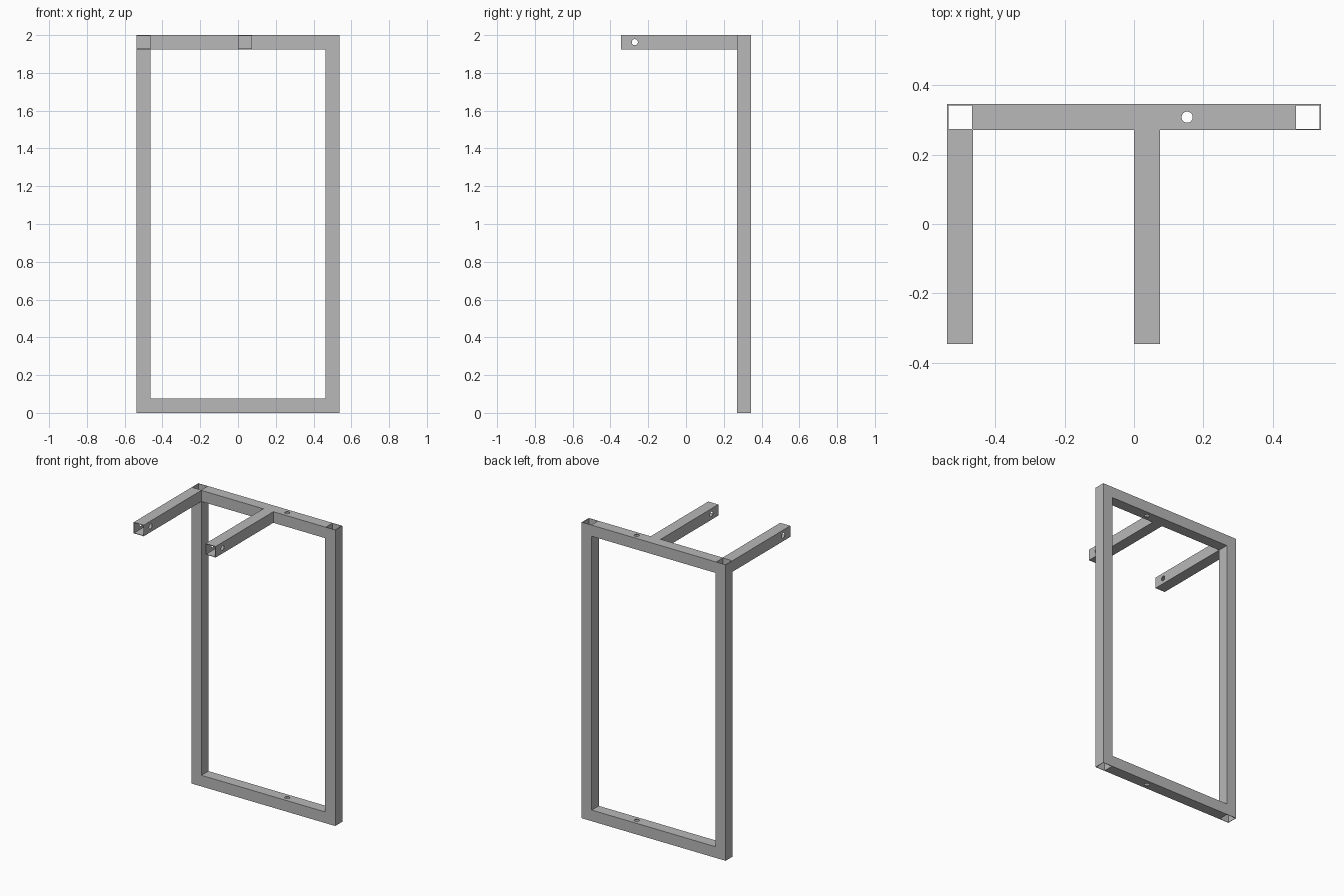
import bpy, bmesh
from mathutils import Matrix, Vector

if "Cube" in bpy.data.objects:
    bpy.data.objects.remove(bpy.data.objects["Cube"], do_unlink=True)

TUBE = 0.075      # outer width of the square tube
WALL = 0.0035     # wall thickness
HALF_X, HALF_Y, HEIGHT = 0.538, 0.345, 2.0
HOLE_RADIUS = 0.016

steel = bpy.data.materials.new("grey_steel")
steel.use_nodes = True
colour = (0.48, 0.48, 0.48, 1)
steel.diffuse_color = colour
steel.node_tree.nodes["Principled BSDF"].inputs["Base Color"].default_value = colour


def add_object(name, bm):
    bmesh.ops.recalc_face_normals(bm, faces=bm.faces)
    mesh = bpy.data.meshes.new(name)
    bm.to_mesh(mesh)
    bm.free()
    mesh.materials.append(steel)
    obj = bpy.data.objects.new(name, mesh)
    bpy.context.collection.objects.link(obj)
    return obj


def square_tube(name, start, end):
    """Open-ended square tube between two points along one axis."""
    start, end = Vector(start), Vector(end)
    along = end - start
    axis = max(range(3), key=lambda i: abs(along[i]))
    u, v = Vector(), Vector()
    u[(axis + 1) % 3] = v[(axis + 2) % 3] = 1
    bm = bmesh.new()
    corners = [(-1, -1), (1, -1), (1, 1), (-1, 1)]
    outer, inner = [
        [bm.verts.new(start + r * (a * u + b * v)) for a, b in corners]
        for r in (TUBE / 2, TUBE / 2 - WALL)]
    ring = [bm.faces.new((outer[i], outer[(i + 1) % 4], inner[(i + 1) % 4], inner[i]))
            for i in range(4)]
    result = bmesh.ops.extrude_face_region(bm, geom=ring, use_keep_orig=True)
    moved = [g for g in result["geom"] if isinstance(g, bmesh.types.BMVert)]
    bmesh.ops.translate(bm, verts=moved, vec=along)
    return add_object(name, bm)


def drill(obj, centre, rotation):
    """Cut a round bolt hole through both walls of a tube."""
    bm = bmesh.new()
    bmesh.ops.create_cone(bm, cap_ends=True, segments=24, radius1=HOLE_RADIUS,
                          radius2=HOLE_RADIUS, depth=TUBE * 2,
                          matrix=Matrix.Translation(centre) @ rotation)
    cutter = add_object("hole_cutter", bm)
    cutter.hide_render = True
    mod = obj.modifiers.new("bolt_hole", "BOOLEAN")
    mod.operation, mod.object, mod.solver = "DIFFERENCE", cutter, "EXACT"
    bpy.context.view_layer.objects.active = obj
    bpy.ops.object.modifier_apply(modifier=mod.name)
    bpy.data.objects.remove(cutter, do_unlink=True)


post_x = HALF_X - TUBE / 2
frame_y = HALF_Y - TUBE / 2
top_z = HEIGHT - TUBE / 2
inner_x = HALF_X - TUBE

# Upright posts, open at top and bottom
for name, x in (("right_post", -post_x), ("left_post", post_x)):
    square_tube(name, (x, frame_y, 0), (x, frame_y, HEIGHT))

# Cross rails with a vertical bolt hole
for name, z in (("bottom_rail", TUBE / 2), ("top_rail", top_z)):
    rail = square_tube(name, (-inner_x, frame_y, z), (inner_x, frame_y, z))
    drill(rail, (0.153, frame_y, z), Matrix.Identity(4))

# Forward arms with a sideways bolt hole near the open end
for name, x in (("right_arm", -post_x), ("middle_arm", TUBE / 2)):
    arm = square_tube(name, (x, -HALF_Y, top_z), (x, HALF_Y - TUBE, top_z))
    drill(arm, (x, -0.271, top_z), Matrix.Rotation(1.5707963, 4, "Y"))
